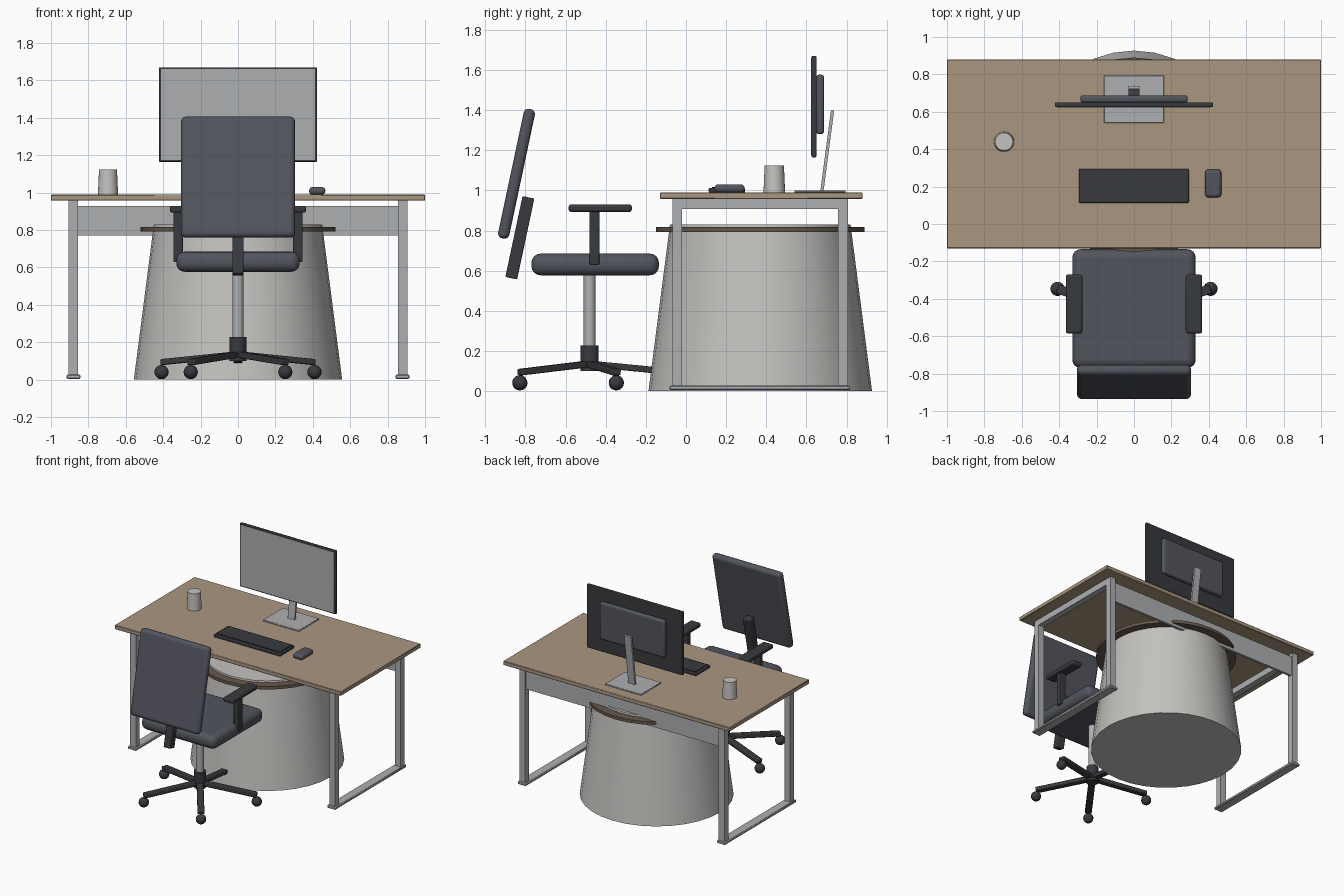
import bpy
from math import radians, pi, sin, cos
from mathutils import Vector

if "Cube" in bpy.data.objects:
    bpy.data.objects.remove(bpy.data.objects["Cube"])


def mat(name, rgb):
    m = bpy.data.materials.new(name)
    m.diffuse_color = (*rgb, 1)
    m.use_nodes = True
    m.node_tree.nodes["Principled BSDF"].inputs["Base Color"].default_value = m.diffuse_color
    return m


WOOD = mat("wood", (0.40, 0.31, 0.22))
RIM = mat("dark_wood", (0.13, 0.10, 0.07))
FABRIC = mat("fabric", (0.085, 0.09, 0.11))
PLASTIC = mat("plastic", (0.04, 0.042, 0.047))
METAL = mat("metal", (0.42, 0.43, 0.44))
PALE = mat("pale_grey", (0.55, 0.54, 0.52))


def finish(o, name, m):
    o.name = name
    if m:
        o.data.materials.append(m)
    return o


def box(name, x, y, z, m, bevel=0, tilt=0, seg=3):
    """Box from (min, max) ranges; tilt leans it about x, bevel rounds it."""
    rng = (x, y, z)
    bpy.ops.mesh.primitive_cube_add(size=1, location=[(a + b) / 2 for a, b in rng])
    o = finish(bpy.context.object, name, m)
    o.scale = [b - a for a, b in rng]
    bpy.ops.object.transform_apply(location=False, rotation=False, scale=True)
    o.rotation_euler.x = radians(tilt)
    if bevel:
        b = o.modifiers.new("round", 'BEVEL')
        b.width, b.segments = bevel, seg
        bpy.ops.object.shade_smooth_by_angle(angle=radians(35))
    return o


def cone(name, x, y, z0, z1, r0, r1, m, sides=32):
    bpy.ops.mesh.primitive_cone_add(vertices=sides, radius1=r0, radius2=r1,
                                    depth=z1 - z0, location=(x, y, (z0 + z1) / 2))
    o = finish(bpy.context.object, name, m)
    bpy.ops.object.shade_smooth_by_angle(angle=radians(35))
    return o


# Desk
box("desk_top", (-1, 1), (-0.13, 0.88), (0.957, 0.99), WOOD, 0.004, seg=1)
box("modesty_panel", (-0.86, 0.86), (0.775, 0.795), (0.77, 0.93), METAL)
for s, side in ((-1, "left"), (1, "right")):
    leg_x = (s * 0.88 - 0.025, s * 0.88 + 0.025)
    box(side + "_front_leg", leg_x, (-0.068, -0.02), (0.02, 0.957), METAL)
    box(side + "_back_leg", leg_x, (0.757, 0.808), (0.02, 0.957), METAL)
    box(side + "_top_rail", leg_x, (-0.02, 0.757), (0.908, 0.957), METAL)
    box(side + "_floor_rail", (s * 0.88 - 0.037, s * 0.88 + 0.037),
        (-0.082, 0.818), (0.005, 0.027), METAL, 0.005, seg=1)

# Large tapered drum under the desk with its flat collar
cone("drum", 0, 0.37, 0, 0.83, 0.557, 0.45, PALE)
cone("drum_collar", 0, 0.37, 0.793, 0.817, 0.52, 0.52, RIM)

# Monitor
box("monitor_panel", (-0.423, 0.423), (0.626, 0.65), (1.165, 1.67), PLASTIC, 0.005, seg=2)
box("monitor_screen", (-0.413, 0.413), (0.623, 0.63), (1.175, 1.66), METAL)
box("monitor_back", (-0.287, 0.287), (0.648, 0.688), (1.28, 1.577), FABRIC, 0.015)
box("monitor_stand", (-0.03, 0.03), (0.696, 0.712), (0.998, 1.40), METAL, tilt=-7.5)
box("monitor_base", (-0.16, 0.16), (0.54, 0.795), (0.989, 1.0), METAL, 0.003, seg=1)

# Things on the desk
box("keyboard", (-0.295, 0.293), (0.113, 0.295), (0.989, 1.012), PLASTIC, 0.006, seg=2)
box("keyboard_keys", (-0.28, 0.28), (0.13, 0.283), (1.005, 1.018), PLASTIC)
box("mouse", (0.38, 0.467), (0.142, 0.292), (0.989, 1.03), FABRIC, 0.018)
cone("cup", -0.695, 0.44, 0.988, 1.125, 0.054, 0.048, PALE, 24)

# Chair seat, back and arms
box("seat", (-0.33, 0.33), (-0.77, -0.135), (0.577, 0.685), FABRIC, 0.045, seg=4)
box("backrest", (-0.305, 0.305), (-0.873, -0.816), (0.753, 1.413), FABRIC, 0.026, tilt=-12, seg=4)
box("back_support", (-0.03, 0.03), (-0.858, -0.798), (0.558, 0.97), PLASTIC, 0.006, tilt=-12, seg=2)
for s, side in ((-1, "left"), (1, "right")):
    box(side + "_arm_post", (s * 0.32 - 0.025, s * 0.32 + 0.025),
        (-0.48, -0.432), (0.63, 0.90), PLASTIC, 0.006, seg=2)
    box(side + "_arm_pad", (s * 0.32 - 0.044, s * 0.32 + 0.044),
        (-0.585, -0.27), (0.893, 0.93), PLASTIC, 0.012)

# Chair column and five-star base
CY = -0.48
cone("gas_column", 0, CY, 0.2, 0.58, 0.03, 0.03, METAL, 24)
cone("base_hub", 0, CY, 0.10, 0.228, 0.045, 0.045, PLASTIC, 24)
for i in range(5):
    a = pi / 2 + i * 2 * pi / 5
    d = Vector((cos(a), sin(a), 0))
    p0 = Vector((0, CY, 0.135)) + d * 0.01
    p1 = Vector((0, CY, 0.094)) + d * 0.43
    leg = box(f"base_leg_{i}", (-0.025, 0.025), (-0.016, 0.016),
              (-(p1 - p0).length / 2, (p1 - p0).length / 2), PLASTIC, 0.006, seg=2)
    leg.location = (p0 + p1) / 2
    leg.rotation_euler = (p1 - p0).to_track_quat('Z', 'Y').to_euler()
    bpy.ops.mesh.primitive_uv_sphere_add(segments=16, ring_count=10, radius=0.038,
                                         location=(p1.x, p1.y, 0.041))
    finish(bpy.context.object, f"caster_{i}", PLASTIC)
    bpy.ops.object.shade_smooth()
